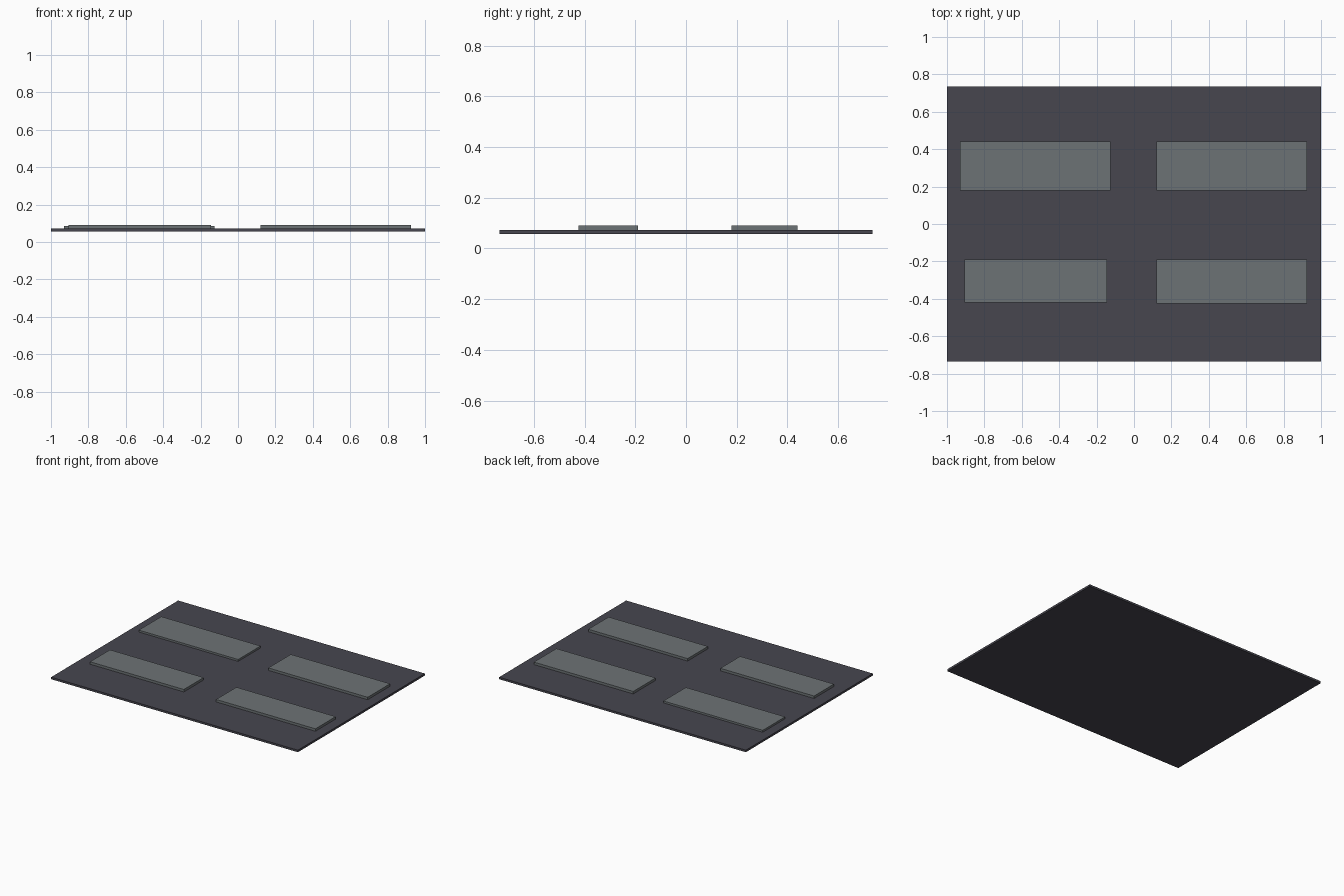
import bpy

if "Cube" in bpy.data.objects:
    bpy.data.objects.remove(bpy.data.objects["Cube"])


def material(name, color):
    m = bpy.data.materials.new(name)
    m.diffuse_color = (*color, 1.0)
    m.use_nodes = True
    m.node_tree.nodes["Principled BSDF"].inputs["Base Color"].default_value = m.diffuse_color
    return m


def box(name, x0, x1, y0, y1, z0, z1, mat):
    bpy.ops.mesh.primitive_cube_add(
        size=1, location=((x0 + x1) / 2, (y0 + y1) / 2, (z0 + z1) / 2))
    ob = bpy.context.object
    ob.name = name
    ob.scale = (x1 - x0, y1 - y0, z1 - z0)
    bpy.ops.object.transform_apply(location=False, rotation=False, scale=True)
    ob.data.materials.append(mat)
    return ob


dark = material("dark slate", (0.063, 0.061, 0.078))
grey = material("panel grey", (0.152, 0.170, 0.178))

# Thin base sheet
box("base_sheet", -1.0, 1.0, -0.735, 0.735, 0.057, 0.072, dark)

# Four raised panels: x range, y range, top height
panels = {
    "front_left_panel": (-0.905, -0.145, -0.42, -0.19, 0.090),
    "front_right_panel": (0.12, 0.925, -0.425, -0.19, 0.090),
    "back_left_panel": (-0.93, -0.125, 0.18, 0.44, 0.086),
    "back_right_panel": (0.12, 0.925, 0.18, 0.44, 0.090),
}
for name, (x0, x1, y0, y1, top) in panels.items():
    box(name, x0, x1, y0, y1, 0.072, top, grey)
